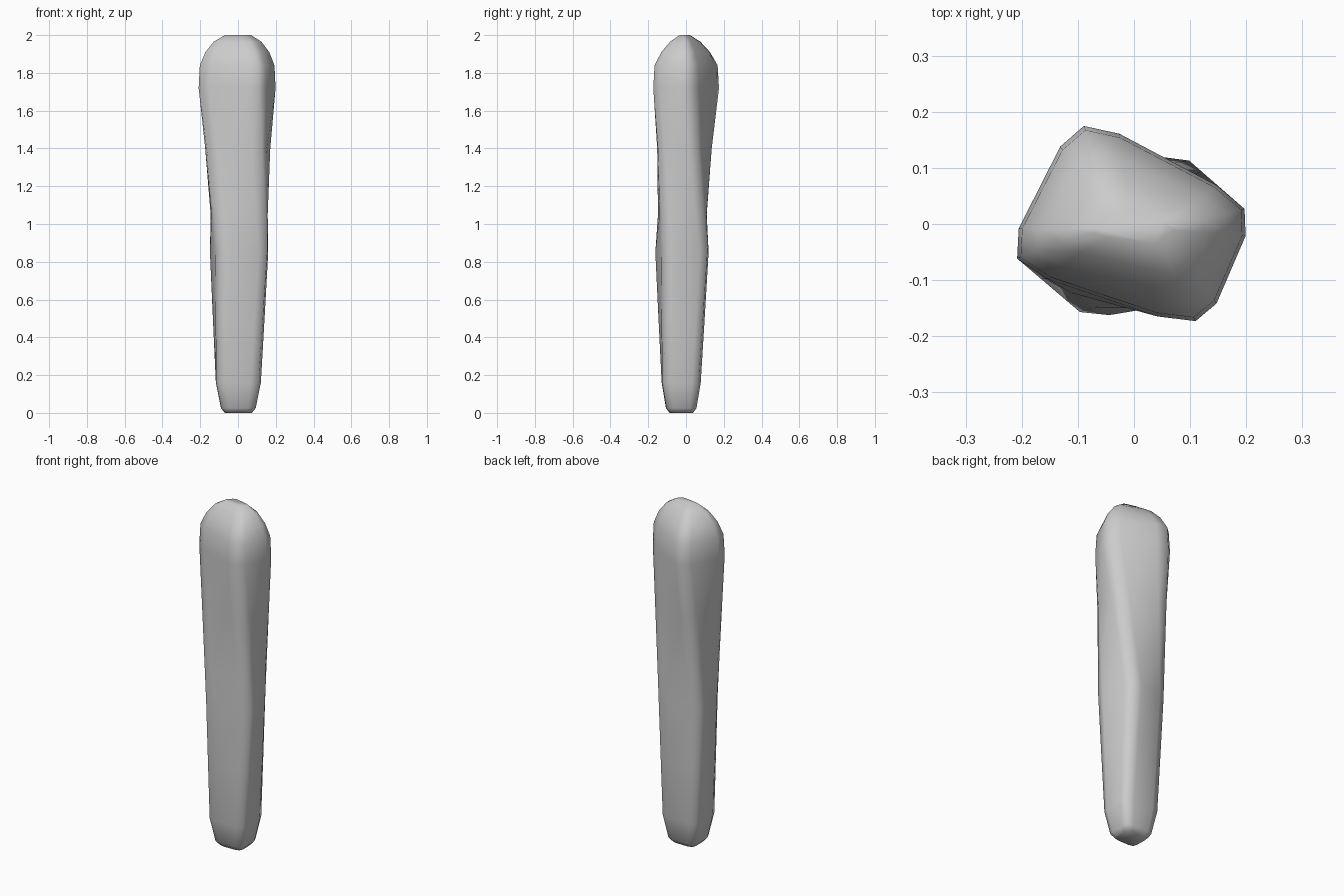
import bpy
import bmesh
from mathutils import Vector

cube = bpy.data.objects.get("Cube")
if cube:
    bpy.data.objects.remove(cube, do_unlink=True)

stone = bpy.data.materials.new("pale grey stone")
stone.use_nodes = True
stone.diffuse_color = (0.6, 0.6, 0.6, 1)
stone.node_tree.nodes["Principled BSDF"].inputs["Base Color"].default_value = stone.diffuse_color

# Corner outlines in the order back-right, back-left, front-left, front-right
HEAD = [Vector(p) for p in ((-0.1, 0.2), (-0.237, -0.07), (0.125, -0.193), (0.221, 0.03))]
WAIST = [Vector(p) for p in ((-0.16, 0.085), (-0.11, -0.175), (0.175, -0.12), (0.11, 0.13))]
FOOT = [Vector(p) for p in ((-0.118, 0.078), (-0.115, -0.13), (0.122, -0.125), (0.118, 0.078))]


def blend(a, b, t):
    return [p.lerp(q, t) for p, q in zip(a, b)]


def scaled(outline, sx, sy, offset=(0, 0)):
    """Shrink an outline about its middle."""
    mid = sum(outline, Vector((0, 0))) / 4 + Vector(offset)
    return [mid + Vector(((p.x - mid.x) * sx, (p.y - mid.y) * sy)) for p in outline]


def rounded(outline, cut=0.23):
    """Turn four corners into a ring with three points per corner."""
    ring = []
    for i, corner in enumerate(outline):
        start = corner.lerp(outline[i - 1], cut)
        end = corner.lerp(outline[(i + 1) % 4], cut)
        ring += [start, (start + end) / 4 + corner / 2, end]
    return ring


# Sections from the narrow foot up to the domed head
sections = [
    (0.0, scaled(FOOT, 0.6, 0.6)),
    (0.025, scaled(FOOT, 0.77, 0.78)),
    (0.16, FOOT),
    (0.5, blend(FOOT, WAIST, 0.5)),
    (0.85, WAIST),
    (1.05, blend(WAIST, HEAD, 0.22)),
    (1.4, blend(WAIST, HEAD, 0.62)),
    (1.72, HEAD),
    (1.84, scaled(HEAD, 0.97, 0.96)),
    (1.91, scaled(HEAD, 0.83, 0.74)),
    (1.965, scaled(HEAD, 0.62, 0.46)),
    (2.0, scaled(HEAD, 0.34, 0.16)),
]

bm = bmesh.new()
rings = [[bm.verts.new((p.x, p.y, z)) for p in rounded(o)] for z, o in sections]
for low, high in zip(rings, rings[1:]):
    for i in range(len(low)):
        j = (i + 1) % len(low)
        bm.faces.new((low[i], low[j], high[j], high[i]))
bm.faces.new(rings[0])
bm.faces.new(rings[-1])
bmesh.ops.recalc_face_normals(bm, faces=bm.faces)

mesh = bpy.data.meshes.new("standing_stone")
bm.to_mesh(mesh)
bm.free()
mesh.materials.append(stone)
pillar = bpy.data.objects.new("standing_stone", mesh)
bpy.context.collection.objects.link(pillar)

# Smooth shading over the worn surface
for poly in mesh.polygons:
    poly.use_smooth = True
